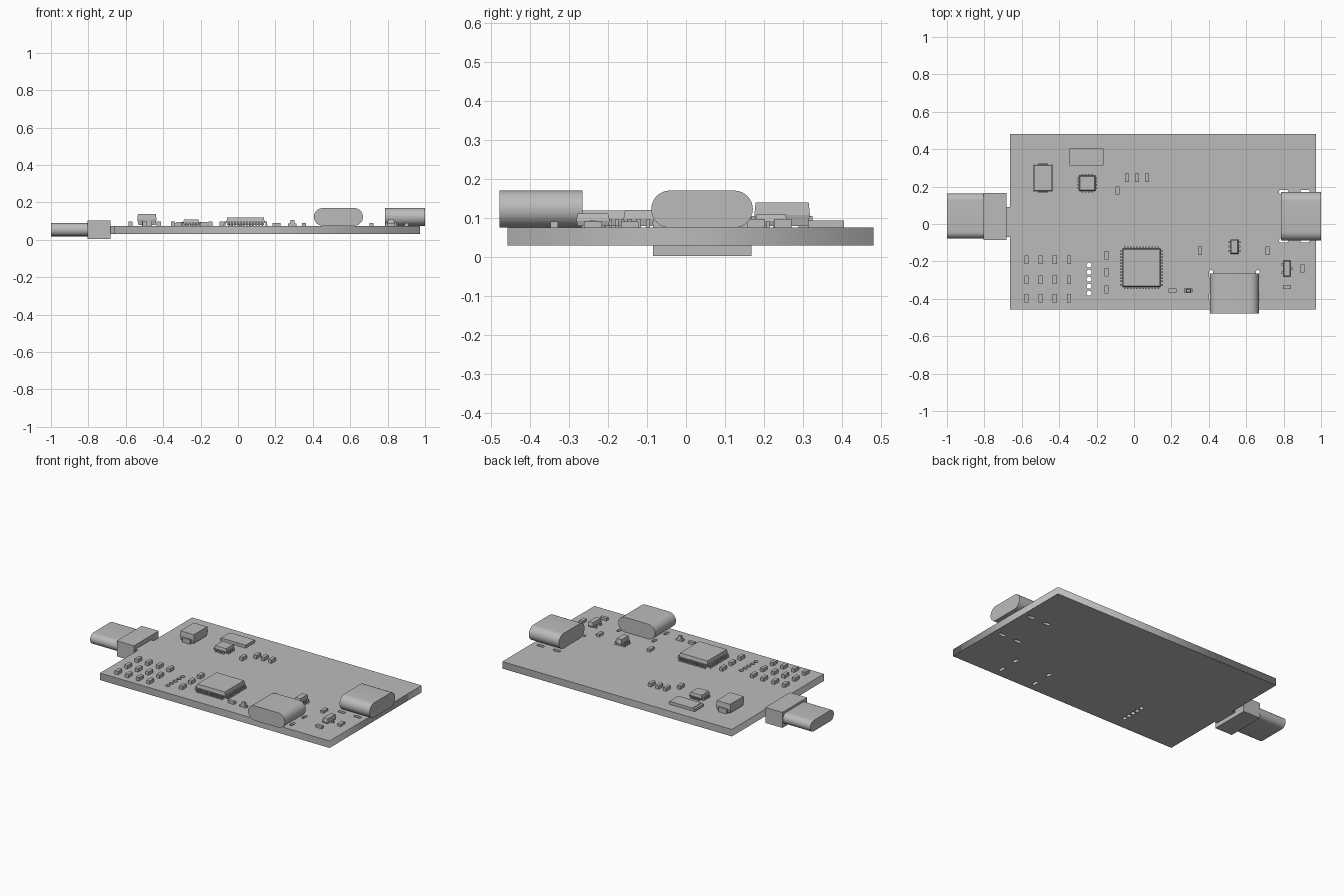
import bpy, bmesh
from math import sin, cos, pi, radians
from mathutils import Vector, Matrix

cube = bpy.data.objects.get("Cube")
if cube:
    bpy.data.objects.remove(cube)

gray = bpy.data.materials.new("plain gray")
gray.use_nodes = True
tone = (0.5, 0.5, 0.5, 1)
gray.diffuse_color = tone
gray.node_tree.nodes["Principled BSDF"].inputs["Base Color"].default_value = tone

BOTTOM, TOP = 0.03, 0.075


def add(name, mesh, smooth=False):
    obj = bpy.data.objects.new(name, mesh)
    bpy.context.collection.objects.link(obj)
    mesh.materials.clear()
    mesh.materials.append(gray)
    if smooth:
        bpy.ops.object.select_all(action='DESELECT')
        obj.select_set(True)
        bpy.context.view_layer.objects.active = obj
        bpy.ops.object.shade_smooth_by_angle(angle=radians(35))
    return obj


def finish(name, bm, smooth=False):
    bmesh.ops.recalc_face_normals(bm, faces=bm.faces)
    mesh = bpy.data.meshes.new(name)
    bm.to_mesh(mesh)
    bm.free()
    return add(name, mesh, smooth)


def box(bm, x, y, w, d, z0, z1, top=0, base=0):
    """Box by footprint and heights; top or base insets taper that end."""
    verts = bmesh.ops.create_cube(bm, size=1)["verts"]
    for v in verts:
        inset = top if v.co.z > 0 else base
        v.co = Vector((x + v.co.x * (w - 2 * inset), y + v.co.y * (d - 2 * inset),
                       z1 if v.co.z > 0 else z0))
    return verts


def stadium(length, width, steps=10):
    """Outline of a slot lying along the first axis."""
    r, half = width / 2, (length - width) / 2
    return [(side * (half + r * cos(a)), side * r * sin(a))
            for side in (1, -1)
            for a in (-pi / 2 + pi * i / steps for i in range(steps + 1))]


def shell(name, centre, width, height, depth, axis):
    """Rounded connector body extruded along x or y."""
    bm = bmesh.new()
    pts = []
    for u, z in stadium(width, height, 16):
        pts.append((-depth / 2, u, z) if axis == 'x' else (u, -depth / 2, z))
    face = bm.faces.new([bm.verts.new(p) for p in pts])
    out = bmesh.ops.extrude_face_region(bm, geom=[face])["geom"]
    shift = (depth, 0, 0) if axis == 'x' else (0, depth, 0)
    bmesh.ops.translate(bm, vec=shift,
                        verts=[g for g in out if isinstance(g, bmesh.types.BMVert)])
    bmesh.ops.translate(bm, vec=centre, verts=bm.verts)
    return finish(name, bm, True)


def pin(bm, x, y, side, width, reach, z):
    """Bent lead: shoulder, riser and foot, turned to face one side."""
    made = box(bm, reach * 0.25, 0, reach * 0.5, width, z - 0.006, z)
    made += box(bm, reach * 0.5, 0, 0.008, width, TOP, z)
    made += box(bm, reach * 0.75, 0, reach * 0.5, width, TOP, TOP + 0.007)
    turn = Matrix.Translation((x, y, 0)) @ Matrix.Rotation(side * pi / 2, 4, 'Z')
    bmesh.ops.transform(bm, matrix=turn, verts=made)


def chip(name, x, y, w, d, height, counts, pitch, width, reach):
    """Moulded package with leads; counts are for the +x, +y, -x, -y sides."""
    bm = bmesh.new()
    mid = TOP + height * 0.5
    box(bm, x, y, w, d, TOP + 0.004, mid, base=0.004)
    box(bm, x, y, w, d, mid, TOP + height, top=0.004)
    for side, n in enumerate(counts):
        for i in range(n):
            t = (i - (n - 1) / 2) * pitch
            if side % 2 == 0:
                pin(bm, x + (1 - side) * w / 2, y + t, side, width, reach, mid)
            else:
                pin(bm, x + t, y + (2 - side) * d / 2, side, width, reach, mid)
    return finish(name, bm)


# Circuit board: filled outline with a tongue, round holes and mounting slots
curve = bpy.data.curves.new("board_outline", 'CURVE')
curve.dimensions = '2D'
curve.fill_mode = 'BOTH'
curve.extrude = (TOP - BOTTOM) / 2


def outline(points, x=0, y=0, swap=False):
    spline = curve.splines.new('POLY')
    spline.points.add(len(points) - 1)
    for p, (u, v) in zip(spline.points, points):
        p.co = (x + (v if swap else u), y + (u if swap else v), 0, 1)
    spline.use_cyclic_u = True


outline([(0.973, -0.457), (0.973, 0.48), (-0.663, 0.48), (-0.663, 0.09),
         (-0.7, 0.09), (-0.7, -0.07), (-0.663, -0.07), (-0.663, -0.457)])
for i in range(5):
    outline(stadium(0.027, 0.027), -0.24, -0.22 - 0.0375 * i)
for x in (0.8, 0.915):
    for y in (0.172, -0.088):
        outline(stadium(0.05, 0.022), x, y)
for x in (0.412, 0.662):
    for y in (-0.268, -0.39):
        outline(stadium(0.045, 0.02), x, y, True)
temp = bpy.data.objects.new("board_outline", curve)
bpy.context.collection.objects.link(temp)
deps = bpy.context.evaluated_depsgraph_get()
board_mesh = bpy.data.meshes.new_from_object(temp.evaluated_get(deps))
bpy.data.objects.remove(temp)
board = add("circuit_board", board_mesh)
board.location.z = (TOP + BOTTOM) / 2

# Plug at the right end, with its moulded block
shell("plug_shell", (-0.895, 0.043, 0.054), 0.24, 0.07, 0.21, 'x')
bm = bmesh.new()
box(bm, -0.743, 0.041, 0.122, 0.252, 0.003, 0.103)
finish("plug_block", bm)

# Two receptacles
shell("side_receptacle", (0.893, 0.041, 0.1225), 0.26, 0.095, 0.214, 'x')
shell("front_receptacle", (0.537, -0.371, 0.1225), 0.262, 0.095, 0.213, 'y')

# Integrated circuits
chip("main_processor", 0.04, -0.234, 0.204, 0.204, 0.044, (12,) * 4, 0.0163, 0.008, 0.016)
chip("square_chip", -0.25, 0.218, 0.086, 0.082, 0.034, (4,) * 4, 0.018, 0.009, 0.009)
chip("six_lead_chip", 0.537, -0.121, 0.043, 0.078, 0.045, (3, 0, 3, 0), 0.024, 0.011, 0.014)
chip("three_lead_chip", 0.818, -0.238, 0.038, 0.086, 0.036, (1, 0, 2, 0), 0.044, 0.014, 0.012)

# Power diode: tapered body with end tabs
bm = bmesh.new()
box(bm, -0.487, 0.246, 0.102, 0.142, 0.108, 0.139, top=0.003)
box(bm, -0.487, 0.246, 0.102, 0.142, 0.08, 0.108, base=0.006)
for side in (-1, 1):
    box(bm, -0.487, 0.246 + side * 0.06, 0.054, 0.036, TOP, 0.105)
finish("power_diode", bm)

# Crystal: flat plate with an end strip
bm = bmesh.new()
box(bm, -0.246, 0.358, 0.165, 0.092, TOP, 0.094)
box(bm, -0.337, 0.358, 0.015, 0.092, TOP, 0.091)
finish("crystal", bm)

# Small resistors and capacitors
upright = [(x, y) for x in (-0.575, -0.5, -0.424, -0.347) for y in (-0.192, -0.297, -0.396)]
upright += [(-0.147, y) for y in (-0.168, -0.259, -0.35)]
upright += [(x, 0.248) for x in (-0.037, 0.016, 0.07)]
upright += [(-0.088, 0.179), (0.353, -0.144), (0.714, -0.144), (0.901, -0.238)]
for x, y in upright:
    bm = bmesh.new()
    box(bm, x, y, 0.022, 0.045, TOP, 0.097 if x < 0.1 else 0.091)
    finish("small_component", bm)
for x, y in [(0.206, -0.356), (0.818, -0.337)]:
    bm = bmesh.new()
    box(bm, x, y, 0.043, 0.02, TOP, 0.091)
    finish("flat_component", bm)

# Indicator lamp: base with a raised lens
bm = bmesh.new()
box(bm, 0.291, -0.356, 0.045, 0.02, TOP, 0.086)
box(bm, 0.291, -0.356, 0.026, 0.02, 0.086, 0.106, top=0.003)
finish("indicator_lamp", bm)
